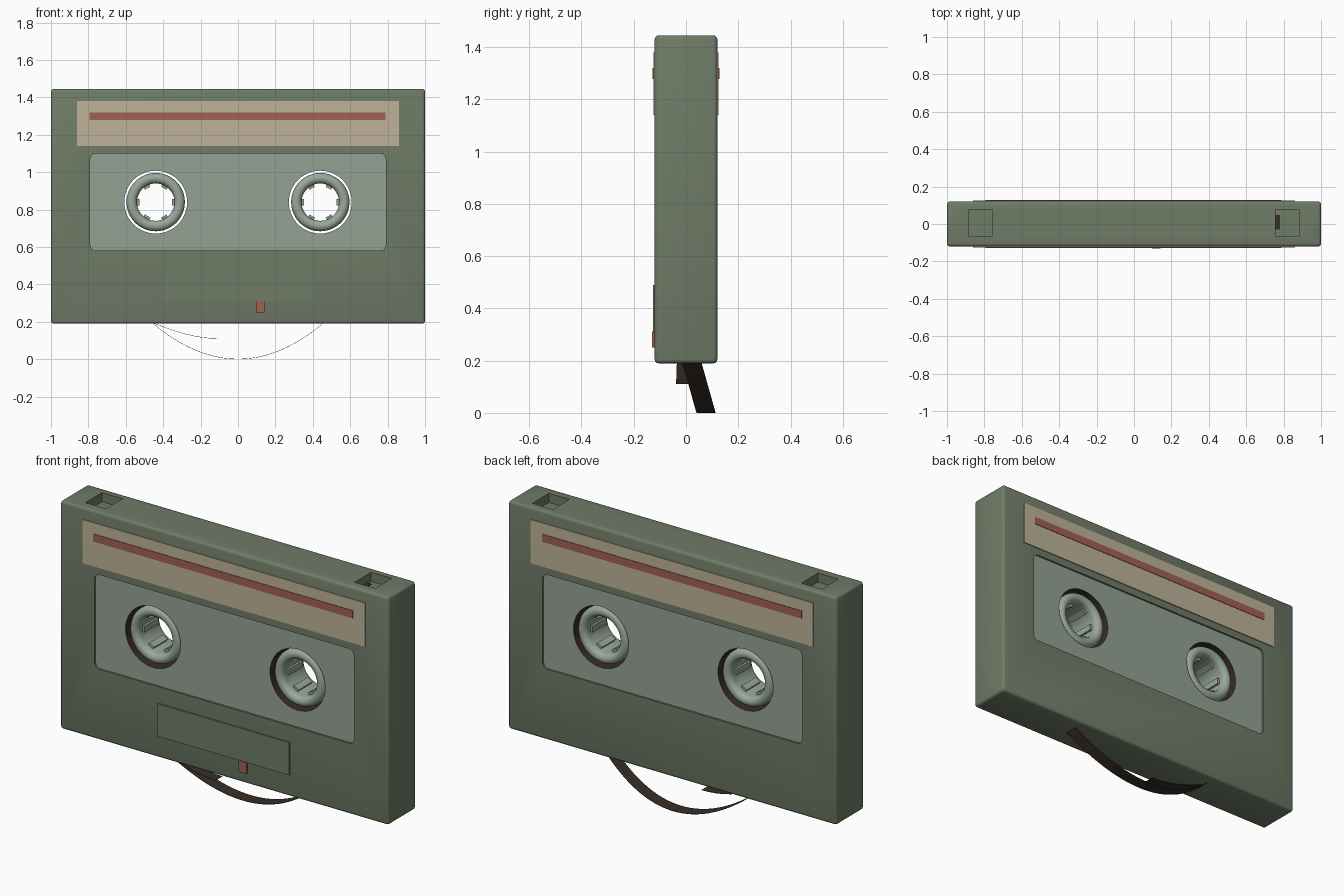
import bpy, bmesh, math
from mathutils import Matrix, Vector

cube = bpy.data.objects.get("Cube")
if cube:
    bpy.data.objects.remove(cube, do_unlink=True)


def material(name, rgb):
    m = bpy.data.materials.new(name)
    m.use_nodes = True
    m.diffuse_color = (*rgb, 1)
    m.node_tree.nodes["Principled BSDF"].inputs["Base Color"].default_value = (*rgb, 1)
    return m


GREEN = material("olive green", (0.16, 0.20, 0.135))
WINDOW = material("grey green window", (0.30, 0.36, 0.30))
CREAM = material("cream paper", (0.52, 0.45, 0.32))
RED = material("brick red", (0.36, 0.12, 0.085))
BROWN = material("tape brown", (0.04, 0.027, 0.02))
HUB = material("pale hub", (0.32, 0.39, 0.33))

HALF = 0.12                     # half the shell's depth
RECESS = 0.01                   # depth of the window recess
REEL_X, REEL_Z, HOLE_R = 0.44, 0.84, 0.168


def finish(bm, name, mat, smooth=True):
    bmesh.ops.recalc_face_normals(bm, faces=bm.faces)
    me = bpy.data.meshes.new(name)
    bm.to_mesh(me)
    bm.free()
    me.materials.append(mat)
    if smooth:
        me.shade_smooth()
        me.set_sharp_from_angle(angle=math.radians(35))
    ob = bpy.data.objects.new(name, me)
    bpy.context.collection.objects.link(ob)
    return ob


def box_bm(x, y, z):
    """Box between the given (low, high) pairs."""
    bm = bmesh.new()
    size = [b - a for a, b in (x, y, z)]
    mid = [(a + b) / 2 for a, b in (x, y, z)]
    bmesh.ops.create_cube(bm, matrix=Matrix.Translation(mid) @ Matrix.Diagonal((*size, 1)))
    return bm


def box(name, mat, x, y, z):
    return finish(box_bm(x, y, z), name, mat, False)


def cut(target, cutter):
    mod = target.modifiers.new("cut", 'BOOLEAN')
    mod.operation, mod.solver, mod.object = 'DIFFERENCE', 'EXACT', cutter
    cutter.hide_render = True
    cutter.hide_viewport = True


# Shell with softened edges
bm = box_bm((-1, 1), (-HALF, HALF), (0.19, 1.445))
bmesh.ops.bevel(bm, geom=bm.edges[:], offset=0.015, segments=3, profile=0.5, affect='EDGES')
shell = finish(bm, "shell", GREEN)
cutters = []

# Window recesses, front and back, with rounded corners
for s in (-1, 1):
    near, far = sorted((s * (HALF - RECESS), s * (HALF + 0.1)))
    bm = box_bm((-0.79, 0.79), (near, far), (0.58, 1.10))
    corners = [e for e in bm.edges if abs(e.verts[0].co.y - e.verts[1].co.y) > 0.05]
    bmesh.ops.bevel(bm, geom=corners, offset=0.03, segments=4, profile=0.5, affect='EDGES')
    cutters.append(finish(bm, "window_cutter", GREEN, False))

# Reel holes and top notches
for s in (-1, 1):
    bm = bmesh.new()
    turn = Matrix.Translation((s * REEL_X, 0, REEL_Z)) @ Matrix.Rotation(math.pi / 2, 4, 'X')
    bmesh.ops.create_cone(bm, cap_ends=True, segments=48, radius1=HOLE_R, radius2=HOLE_R,
                          depth=0.5, matrix=turn)
    cutters.append(finish(bm, "reel_cutter", GREEN, False))
    x = sorted((s * 0.757, s * 0.882))
    cutters.append(box("notch_cutter", GREEN, x, (-0.067, 0.077), (1.395, 1.6)))

for c in cutters:
    cut(shell, c)
bpy.context.view_layer.update()
deps = bpy.context.evaluated_depsgraph_get()
cut_mesh = bpy.data.meshes.new_from_object(shell.evaluated_get(deps))
shell.modifiers.clear()
shell.data = cut_mesh
for c in cutters:
    bpy.data.objects.remove(c, do_unlink=True)

# Colour the recessed windows and the reel hole walls
cut_mesh.materials.clear()
for m in (GREEN, WINDOW, BROWN):
    cut_mesh.materials.append(m)
for p in cut_mesh.polygons:
    reach = math.hypot(abs(p.center.x) - REEL_X, p.center.z - REEL_Z)
    if abs(p.normal.y) > 0.9 and abs(abs(p.center.y) - HALF + RECESS) < 0.002:
        p.material_index = 1
    elif abs(p.normal.y) < 0.1 and reach < HOLE_R + 0.01:
        p.material_index = 2
    else:
        p.material_index = 0
cut_mesh.shade_smooth()
cut_mesh.set_sharp_from_angle(angle=math.radians(35))

# Paper labels with a stripe on both faces
for s, side in ((-1, "front"), (1, "back")):
    def layer(low, high):
        return sorted((s * (HALF + low), s * (HALF + high)))
    box(side + "_label", CREAM, (-0.86, 0.86), layer(-0.002, 0.005), (1.14, 1.38))
    box(side + "_stripe", RED, (-0.793, 0.788), layer(0.004, 0.008), (1.278, 1.32))

# Raised lower panel and small red tab, front only
box("lower_panel", GREEN, (-0.4, 0.4), (-0.127, -0.118), (0.31, 0.49))
box("red_tab", RED, (0.095, 0.142), (-0.131, -0.118), (0.25, 0.312))

# Slot in the floor of one top notch
box("notch_slot", BROWN, (0.757, 0.78), (-0.03, 0.048), (1.394, 1.399))


# Hubs: a turned ring with rounded lips, and six teeth inside
def hub(name, cx):
    bm = bmesh.new()
    mid, tube, lip = 0.128, 0.028, 0.075
    profile = []
    for s in (-1, 1):
        for i in range(9):
            a = math.pi * i / 8
            profile.append(Vector((mid - s * tube * math.cos(a) * -1, s * (lip + tube * math.sin(a)), 0)))
    verts = [bm.verts.new(p) for p in profile]
    edges = [bm.edges.new((v, verts[i - 1])) for i, v in enumerate(verts)]
    bmesh.ops.spin(bm, geom=verts + edges, cent=(0, 0, 0), axis=(0, 1, 0),
                   angle=math.tau, steps=48, use_duplicate=False)
    bmesh.ops.remove_doubles(bm, verts=bm.verts, dist=0.0005)
    for i in range(6):
        m = (Matrix.Rotation(math.tau * i / 6, 4, 'Y') @ Matrix.Translation((0.095, 0, 0))
             @ Matrix.Diagonal((0.018, 0.12, 0.034, 1)))
        bmesh.ops.create_cube(bm, matrix=m)
    bmesh.ops.translate(bm, verts=bm.verts, vec=(cx, 0, REEL_Z))
    finish(bm, name, HUB)


hub("right_hub", -REEL_X)
hub("left_hub", REEL_X)


# Loose tape: thin ribbons extruded across y
def ribbon(name, points, width):
    bm = bmesh.new()
    rows = [[bm.verts.new((x, y + o, z + t)) for o, t in
             ((0, 0), (width, 0), (width, 0.002), (0, 0.002))] for x, y, z in points]
    for a, b in zip(rows, rows[1:]):
        for i in range(4):
            bm.faces.new((a[i - 1], a[i], b[i], b[i - 1]))
    bm.faces.new(rows[0])
    bm.faces.new(rows[-1])
    finish(bm, name, BROWN)


loop = []
for i in range(33):
    t = -1 + i / 16
    drop = 1 - t * t
    loop.append((0.46 * t, -0.015 + 0.055 * drop, 0.195 * (1 - drop)))
ribbon("tape_loop", loop, 0.073)

flap = []
for i in range(9):
    t = i / 8
    flap.append((-0.46 + 0.35 * t, -0.035 - 0.004 * t, 0.195 - 0.085 * math.sin(t * math.pi / 2)))
ribbon("tape_end", flap, 0.06)
